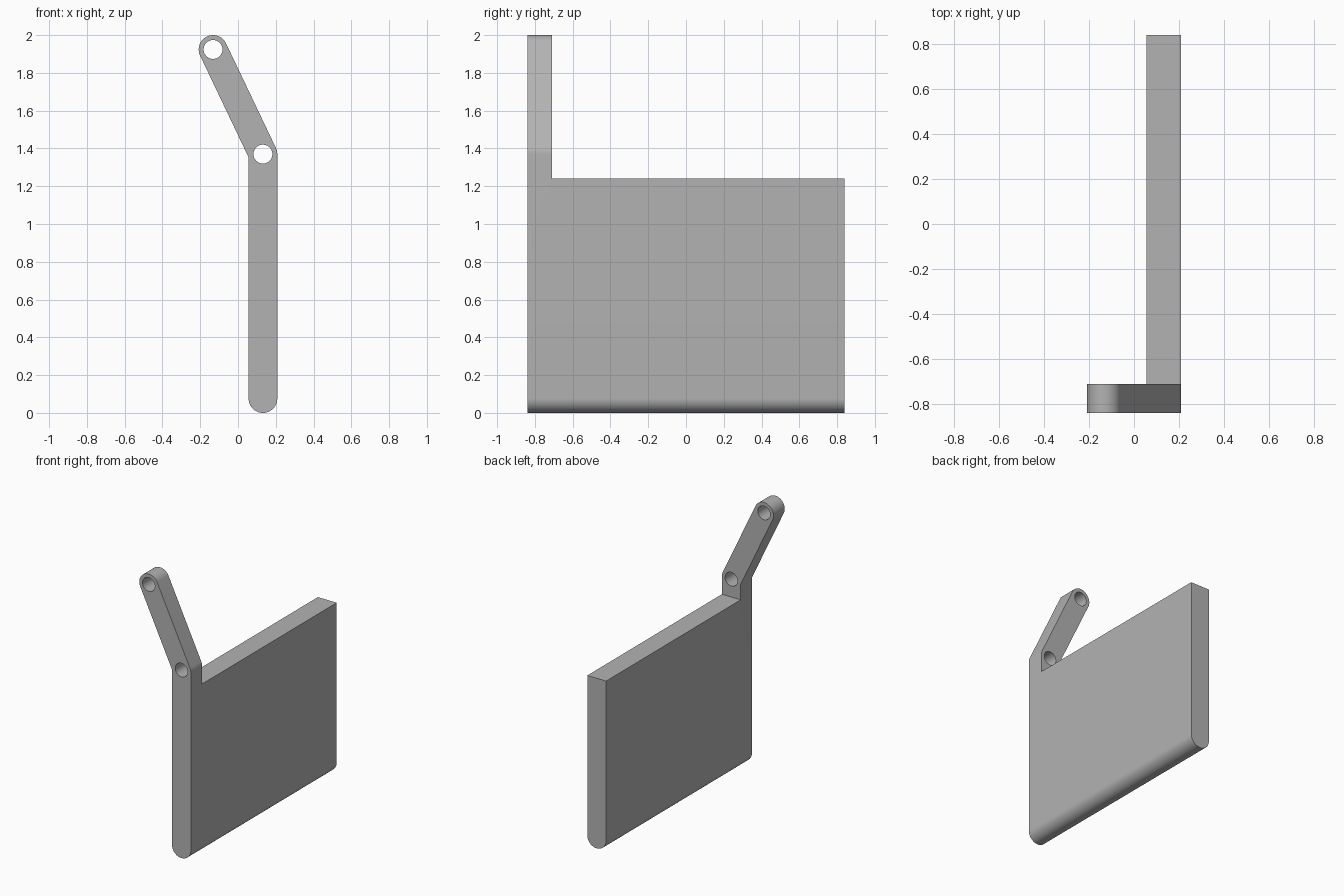
import bpy, bmesh
from math import sin, cos, atan2, pi
from mathutils import Matrix

cube = bpy.data.objects.get("Cube")
if cube:
    bpy.data.objects.remove(cube, do_unlink=True)

R, HOLE = 0.076, 0.05
FRONT, BACK, ARM_BACK, SHOULDER = -0.84, 0.84, -0.71, 1.24
FOOT, PIVOT, TIP = (0.132, R), (0.132, 1.37), (-0.132, 2 - R)

grey = bpy.data.materials.new("plain grey")
grey.use_nodes = True
colour = (0.45, 0.45, 0.45, 1)
grey.diffuse_color = colour
grey.node_tree.nodes["Principled BSDF"].inputs["Base Color"].default_value = colour


def arc(centre, start, end, steps):
    angles = [start + (end - start) * i / steps for i in range(steps + 1)]
    return [(centre[0] + R * cos(a), centre[1] + R * sin(a)) for a in angles]


def make_object(name, bm):
    bmesh.ops.recalc_face_normals(bm, faces=bm.faces)
    mesh = bpy.data.meshes.new(name)
    bm.to_mesh(mesh)
    bm.free()
    mesh.materials.append(grey)
    obj = bpy.data.objects.new(name, mesh)
    bpy.context.collection.objects.link(obj)
    return obj


def prism(name, outline, y0, y1):
    bm = bmesh.new()
    face = bm.faces.new([bm.verts.new((x, y0, z)) for x, z in outline])
    side = bmesh.ops.extrude_face_region(bm, geom=[face])
    verts = [v for v in side["geom"] if isinstance(v, bmesh.types.BMVert)]
    bmesh.ops.translate(bm, verts=verts, vec=(0, y1 - y0, 0))
    return make_object(name, bm)


def hole_cutter(name, centre):
    bm = bmesh.new()
    place = Matrix.Translation((centre[0], (FRONT + ARM_BACK) / 2, centre[1]))
    bmesh.ops.create_cone(bm, cap_ends=True, segments=48, radius1=HOLE, radius2=HOLE,
                          depth=0.4, matrix=place @ Matrix.Rotation(pi / 2, 4, "X"))
    return make_object(name, bm)


# Bent bar outline: rounded foot, bend at the pivot, rounded tip
lean = atan2(TIP[1] - PIVOT[1], TIP[0] - PIVOT[0]) - pi / 2
inner_bend = (PIVOT[0] - R, PIVOT[1] - R * sin(lean / 2) / cos(lean / 2))
outline = (arc(FOOT, pi, 2 * pi, 32) + arc(PIVOT, 0, lean, 6)
           + arc(TIP, lean, lean + pi, 32) + [inner_bend])
panel = prism("panel_with_arm", outline, FRONT, BACK)

# Cut away everything above the panel behind the arm, and both pin holes
block = [(-1, SHOULDER), (1, SHOULDER), (1, 3), (-1, 3)]
cutters = [prism("shoulder_cutter", block, ARM_BACK, 2),
           hole_cutter("pivot_hole_cutter", PIVOT),
           hole_cutter("tip_hole_cutter", TIP)]
for cutter in cutters:
    cutter.hide_render = True
    mod = panel.modifiers.new(cutter.name, "BOOLEAN")
    mod.operation = "DIFFERENCE"
    mod.solver = "EXACT"
    mod.object = cutter

bpy.ops.object.select_all(action="DESELECT")
panel.select_set(True)
bpy.context.view_layer.objects.active = panel
for cutter in cutters:
    bpy.ops.object.modifier_apply(modifier=cutter.name)
    bpy.data.objects.remove(cutter, do_unlink=True)
bpy.ops.object.shade_smooth_by_angle(angle=pi / 6)
